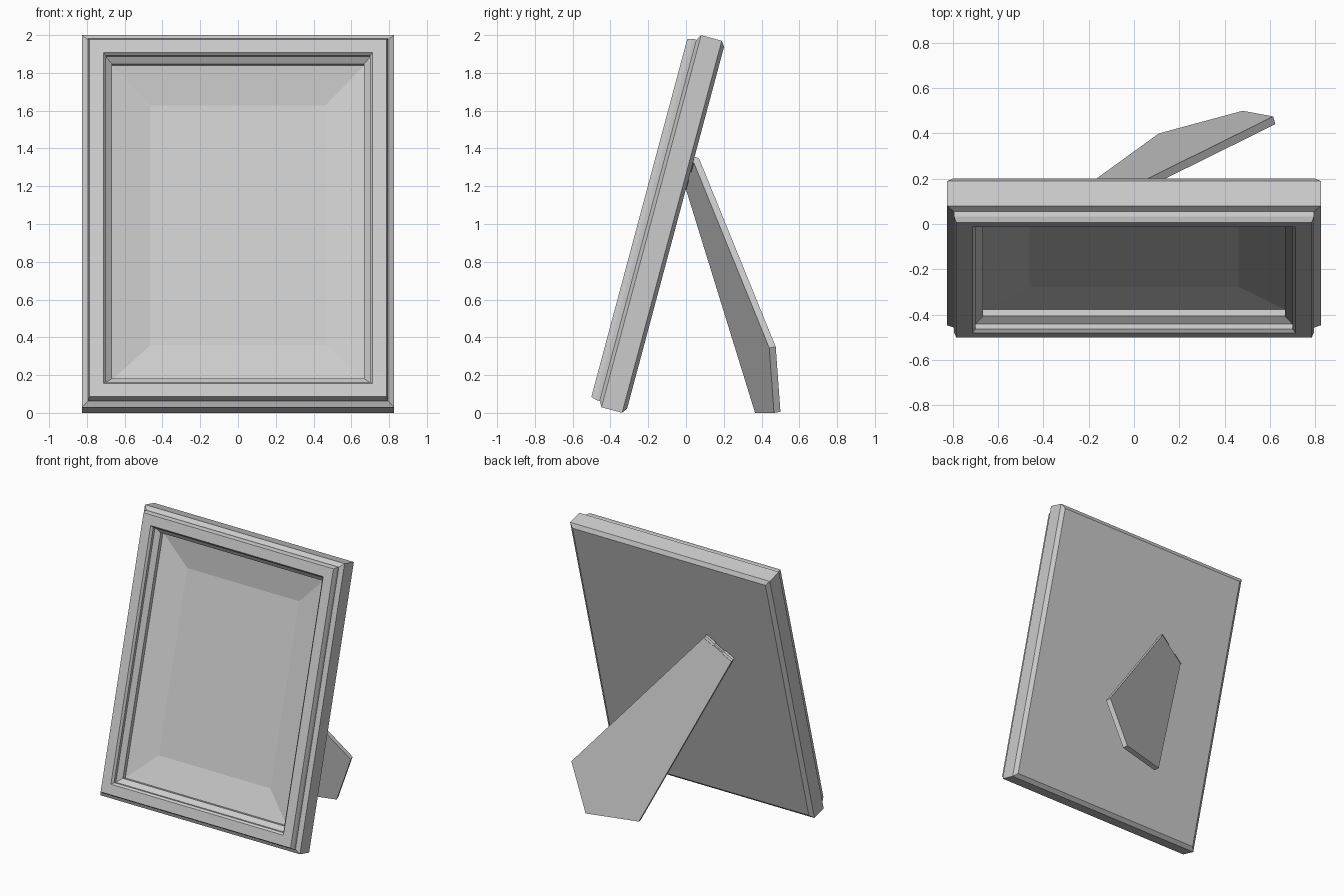
import bpy, bmesh, math
from mathutils import Vector

if "Cube" in bpy.data.objects:
    bpy.data.objects.remove(bpy.data.objects["Cube"])

TILT = math.radians(-15)
HALF_W, HALF_H, MID = 0.825, 1.0195, 0.9325


def add_object(name, bm):
    mesh = bpy.data.meshes.new(name)
    bm.normal_update()
    bm.to_mesh(mesh)
    bm.free()
    ob = bpy.data.objects.new(name, mesh)
    bpy.context.collection.objects.link(ob)
    return ob


def rect_loft(name, profile, cap_front=False, cap_back=False):
    """Skin rectangular rings given as (inset from outer edge, depth)."""
    bm = bmesh.new()
    rings = [[bm.verts.new((sx * (HALF_W - d), n, MID + sz * (HALF_H - d)))
              for sx, sz in ((-1, -1), (1, -1), (1, 1), (-1, 1))]
             for d, n in profile]
    for a, b in zip(rings, rings[1:]):
        for i in range(4):
            j = (i + 1) % 4
            bm.faces.new((a[i], a[j], b[j], b[i]))
    if cap_front:
        bm.faces.new(rings[-1])
    if cap_back:
        bm.faces.new(rings[0][::-1])
    ob = add_object(name, bm)
    ob.rotation_euler.x = TILT
    return ob


# Stepped frame moulding, from the back edge round to the inner lip
rect_loft("frame_moulding", [
    (0.028, -0.307), (0.0, -0.327), (0.0, -0.44), (0.03, -0.458),
    (0.03, -0.48), (0.04, -0.506), (0.112, -0.506), (0.125, -0.49),
    (0.125, -0.468), (0.158, -0.44), (0.158, -0.41)])

# Sunken picture panel with sloping mount
rect_loft("picture_panel", [(0.158, -0.41), (0.363, -0.361)], cap_front=True)

# Flat backing board
rect_loft("backing_board", [(0.028, -0.307)], cap_back=True)

# Swung-out easel leg: flat five-sided plate
normal = Vector((-0.257, 0.95, 0.177)).normalized()
outline = [(-0.20, 0.072, 1.34), (-0.40, 0.031, 1.20), (0.11, 0.40, 0.006),
           (0.48, 0.50, 0.006), (0.615, 0.475, 0.35)]
bm = bmesh.new()
back = [bm.verts.new(p) for p in outline]
front = [bm.verts.new(Vector(p) - normal * 0.036) for p in outline]
bm.faces.new(back)
bm.faces.new(front[::-1])
for i in range(5):
    j = (i + 1) % 5
    bm.faces.new((back[i], front[i], front[j], back[j]))
bmesh.ops.recalc_face_normals(bm, faces=bm.faces)
add_object("easel_leg", bm)

# Hinge knuckles along the top edge of the leg
top, low = [Vector(p) - normal * 0.02 for p in outline[:2]]
axis = low - top
for i, radius in enumerate((0.022, 0.015, 0.022)):
    bm = bmesh.new()
    bmesh.ops.create_cone(bm, cap_ends=True, segments=8, radius1=radius,
                          radius2=radius, depth=axis.length / 3)
    ob = add_object(f"hinge_knuckle_{i + 1}", bm)
    ob.location = top + axis * (i + 0.5) / 3
    ob.rotation_euler = axis.to_track_quat('Z', 'Y').to_euler()
